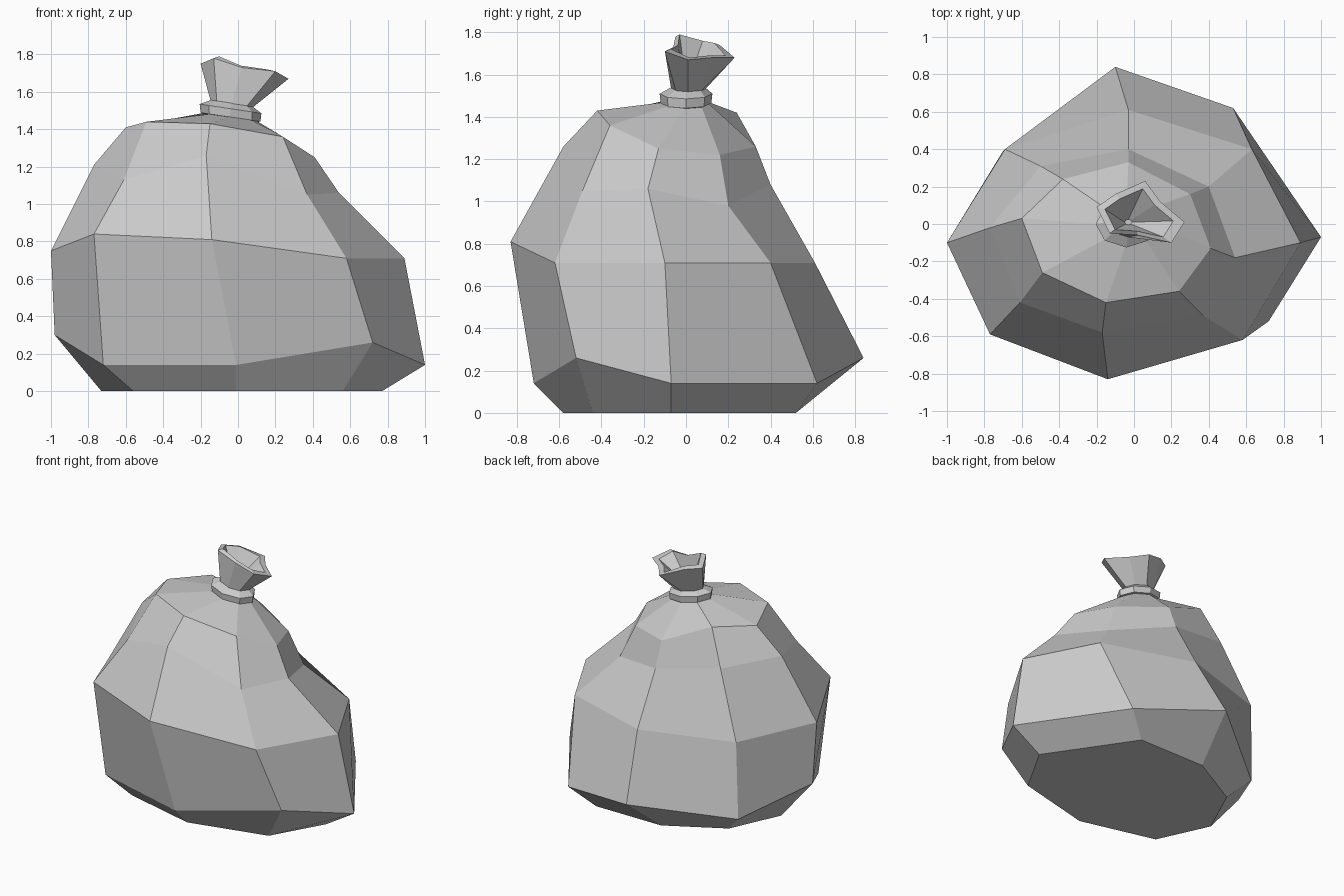
import bpy, bmesh
from math import sin, cos, pi
from mathutils import Vector

if "Cube" in bpy.data.objects:
    bpy.data.objects.remove(bpy.data.objects["Cube"])


def oval(cx, cy, rx, ry, z, tilt=0.15):
    """Eight-sided tilted cross-section, starting at the front, counter-clockwise."""
    pts = []
    for i in range(8):
        a = -pi / 2 + i * pi / 4
        x = rx * cos(a)
        pts.append((cx + x, cy + ry * sin(a), z - tilt * x))
    return pts


def loft(name, rings, cap_start=True, cap_end=True, closed=False):
    """Skin a stack of eight-point cross-sections."""
    bm = bmesh.new()
    loops = [[bm.verts.new(p) for p in r] for r in rings]
    pairs = list(zip(loops, loops[1:]))
    if closed:
        pairs.append((loops[-1], loops[0]))
    for lo, hi in pairs:
        for i in range(8):
            j = (i + 1) % 8
            bm.faces.new((lo[i], lo[j], hi[j], hi[i]))
    if cap_start and not closed:
        bm.faces.new(loops[0][::-1])
    if cap_end and not closed:
        bm.faces.new(loops[-1])
    bmesh.ops.recalc_face_normals(bm, faces=bm.faces[:])
    mesh = bpy.data.meshes.new(name)
    bm.to_mesh(mesh)
    bm.free()
    obj = bpy.data.objects.new(name, mesh)
    bpy.context.collection.objects.link(obj)
    return obj


# sack body: lumpy cross-sections from the ground to the shoulders
base = [(x, y, 0) for x, y in (
    (-.01, -.58), (.56, -.44), (.77, -.07), (.37, .52),
    (-.16, .52), (-.56, .30), (-.73, -.07), (-.56, -.44))]
lower = [(-.01, -.72, .14), (.72, -.52, .26), (1, -.07, .14), (.53, .62, .14),
         (-.10, .84, .26), (-.70, .39, .14), (-.98, -.08, .30), (-.72, -.52, .14)]
belly = [(-.14, -.83, .81), (.58, -.62, .71), (.89, -.10, .71), (.63, .40, .71),
         (-.03, .61, .71), (-.69, .40, .71), (-1, -.10, .75), (-.77, -.59, .84)]
upper = [(-.17, -.58, 1.26), (.37, -.49, 1.05), (.54, -.18, 1.06), (.40, .20, .98),
         (-.03, .40, 1.08), (-.50, .31, 1.17), (-.77, -.02, 1.21), (-.61, -.42, 1.13)]
shoulder = [(-.15, -.42, 1.43), (.24, -.36, 1.36), (.41, -.13, 1.25), (.30, .16, 1.22),
            (-.03, .33, 1.26), (-.38, .24, 1.42), (-.60, .03, 1.41), (-.49, -.26, 1.44)]
loft("sack_body", [base, lower, belly, upper, shoulder,
                   oval(-.04, 0, .13, .10, 1.47)])

# tie band around the neck
loft("tie_band", [oval(-.04, 0, .12, .09, 1.455), oval(-.04, 0, .16, .12, 1.465),
                  oval(-.04, 0, .165, .125, 1.51), oval(-.035, .01, .11, .08, 1.54)])

# gathered mouth: flared outside, thin rim, pinched inside
rim = [(.02, -.06, 1.73), (.20, -.10, 1.71), (.27, .01, 1.67), (.14, .12, 1.68),
       (.06, .23, 1.68), (-.10, .16, 1.74), (-.20, .09, 1.75), (-.13, -.05, 1.78)]
centre = Vector((0, .04, 1.72))
inner = [centre + Vector(((p[0] - centre.x) * .78, (p[1] - centre.y) * .78, p[2] - centre.z + .01))
         for p in rim]
loft("gathered_mouth", [oval(-.035, .01, .11, .08, 1.53), rim, inner,
                        oval(-.03, .01, .02, .015, 1.56)])
